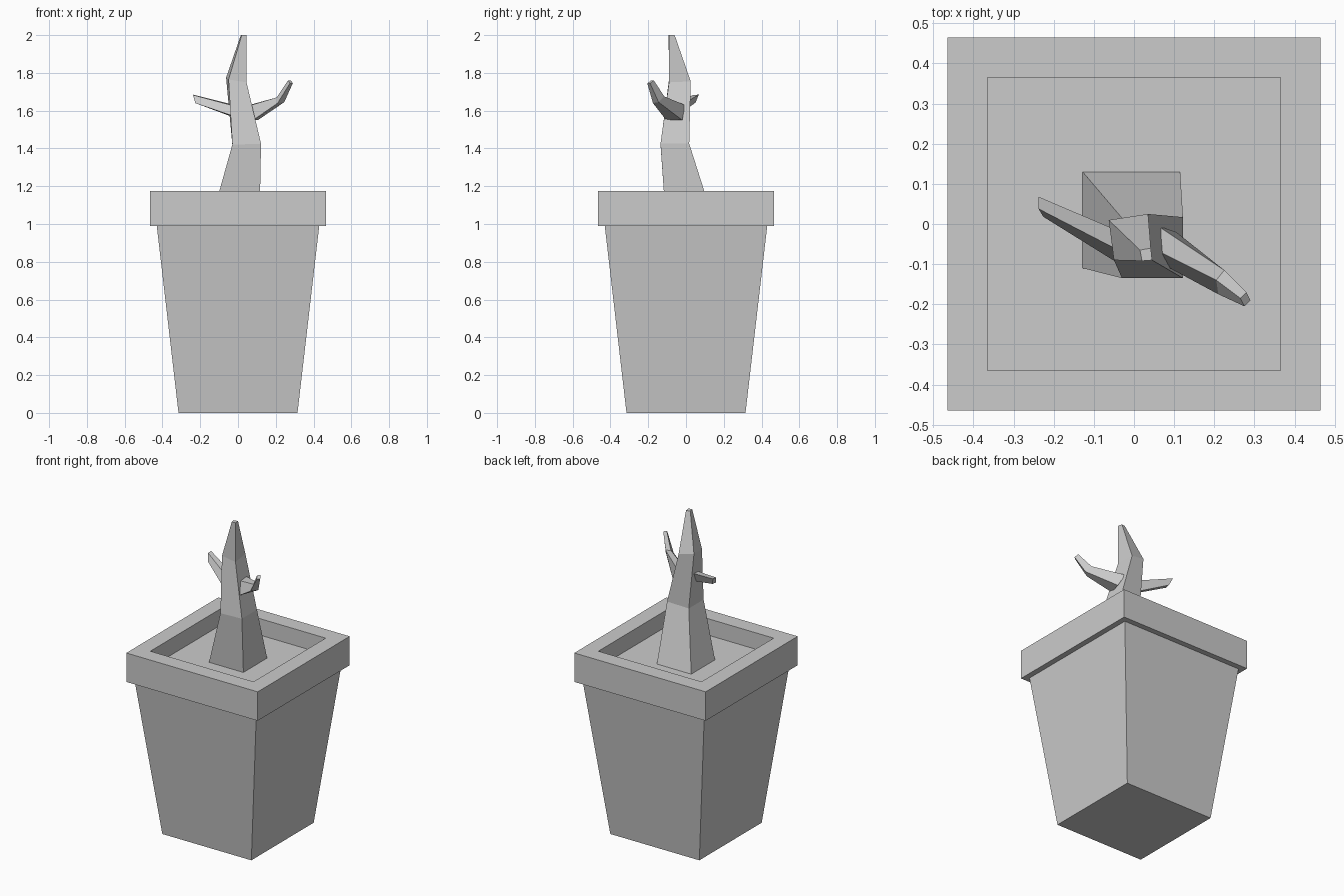
import bpy


def loft(name, rings, cap_start=True, cap_end=True):
    """Skin a series of four-sided rings (counter-clockwise) into one mesh."""
    verts = [p for r in rings for p in r]
    faces = [(i * 4 + j, i * 4 + (j + 1) % 4, i * 4 + 4 + (j + 1) % 4, i * 4 + 4 + j)
             for i in range(len(rings) - 1) for j in range(4)]
    if cap_start:
        faces.append((3, 2, 1, 0))
    if cap_end:
        n = len(verts)
        faces.append((n - 4, n - 3, n - 2, n - 1))
    mesh = bpy.data.meshes.new(name)
    mesh.from_pydata(verts, [], faces)
    mesh.update()
    obj = bpy.data.objects.new(name, mesh)
    bpy.context.collection.objects.link(obj)
    return obj


def square(h, z):
    return [(-h, -h, z), (h, -h, z), (h, h, z), (-h, h, z)]


SOIL = 1.07

# Tapered pot with overhanging rim and recessed opening
loft("pot", [square(h, z) for h, z in
             [(0.315, 0), (0.43, 0.99), (0.465, 0.99), (0.465, 1.175),
              (0.365, 1.175), (0.365, SOIL)]], cap_end=False)

# Soil surface
soil = bpy.data.meshes.new("soil")
soil.from_pydata(square(0.365, SOIL), [], [(0, 1, 2, 3)])
bpy.context.collection.objects.link(bpy.data.objects.new("soil", soil))

# Crooked trunk
loft("trunk", [
    [(-0.128, -0.11, SOIL), (0.115, -0.11, SOIL), (0.115, 0.13, SOIL), (-0.128, 0.13, SOIL)],
    [(-0.03, -0.135, 1.42), (0.122, -0.135, 1.425), (0.122, 0.017, 1.425), (-0.03, 0.015, 1.42)],
    [(-0.05, -0.09, 1.765), (0.045, -0.09, 1.75), (0.035, 0.025, 1.755), (-0.063, 0.01, 1.775)],
    [(0.02, -0.092, 2.0), (0.045, -0.09, 2.0), (0.042, -0.06, 2.0), (0.015, -0.065, 2.0)],
])

# Bent branch on the right
loft("right_branch", [
    [(0.055, -0.065, 1.625), (0.08, -0.105, 1.55), (0.105, -0.02, 1.55), (0.06, -0.005, 1.63)],
    [(0.205, -0.14, 1.67), (0.21, -0.175, 1.64), (0.245, -0.145, 1.645), (0.225, -0.115, 1.675)],
    [(0.265, -0.185, 1.76), (0.275, -0.205, 1.745), (0.29, -0.19, 1.745), (0.28, -0.17, 1.76)],
])

# Straight branch on the left
loft("left_branch", [
    [(-0.02, -0.025, 1.63), (-0.01, -0.065, 1.56), (-0.02, -0.11, 1.57), (-0.02, -0.075, 1.625)],
    [(-0.238, 0.068, 1.685), (-0.222, 0.05, 1.642), (-0.226, 0.018, 1.64), (-0.238, 0.038, 1.683)],
])
